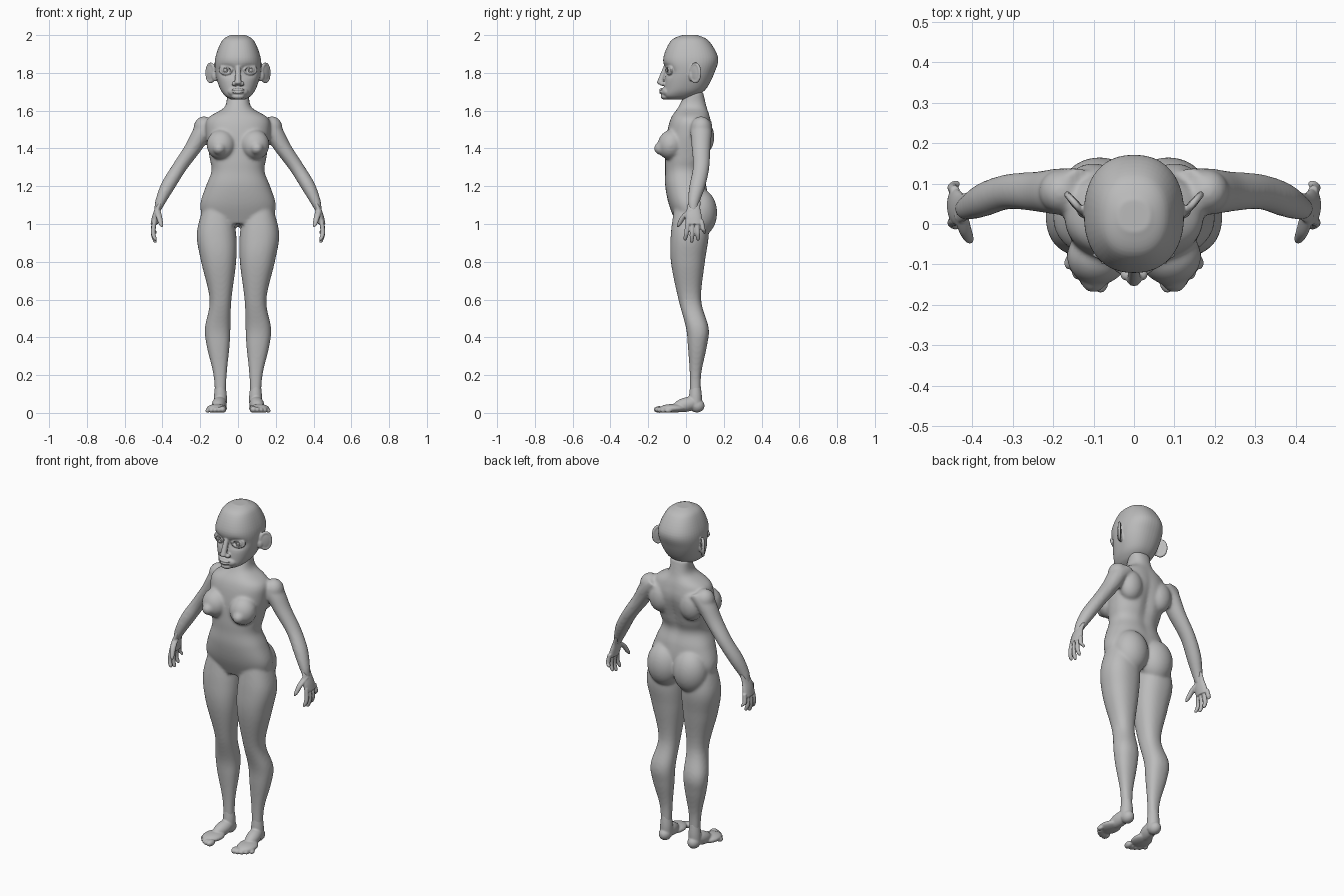
import bpy, bmesh, math
from mathutils import Vector, Matrix

cube = bpy.data.objects.get("Cube")
if cube:
    bpy.data.objects.remove(cube)

COLOUR = [0.5, 0.5, 0.5, 1]
clay = bpy.data.materials.new("grey clay")
clay.use_nodes = True
clay.diffuse_color = COLOUR
clay.node_tree.nodes["Principled BSDF"].inputs["Base Color"].default_value = COLOUR

X, Y, Z = Matrix.Identity(3)
SIDES = {"left": 1, "right": -1}


def skin(part, loops):
    """Bridge neighbouring loops of points with quads and close both ends."""
    loops = [[part.verts.new(point) for point in loop] for loop in loops]
    for lower, upper in zip(loops, loops[1:]):
        for i in range(len(lower)):
            part.faces.new((lower[i - 1], lower[i], upper[i], upper[i - 1]))
    part.faces.new(loops[0])
    part.faces.new(loops[-1])


def loft(part, stations, across, deep, side, power, segments=48, steps=6):
    """Smooth tube through stations of centre, half width and half depth."""
    keys = [Vector(station) for station in stations]
    keys = [keys[0], *keys, keys[-1]]
    path = [keys[-1]]
    for before, start, end, after in zip(keys, keys[1:], keys[2:], keys[3:]):
        for step in range(steps):
            t = step / steps
            bend = (end - before) * (1 - t) - (after - start) * t
            ease = t * t * (3 - 2 * t)
            path.insert(-1, start.lerp(end, ease) + bend * t * (1 - t) / 2)
    loops = []
    for station in path:
        loop = []
        for i in range(segments):
            angle = math.tau * i / segments
            cos, sin = math.cos(angle), math.sin(angle)
            wide = math.copysign(abs(cos) ** (2 / power), cos) * station[3]
            thick = math.copysign(abs(sin) ** (2 / power), sin) * station[4]
            point = Vector(station[:3]) + across * wide + deep * thick
            point.x *= side
            loop.append(point)
        loops.append(loop)
    skin(part, loops)


def stack(part, slices, side=1):
    """Level slices of height, front, back, outer edge and inner edge."""
    stations = []
    for z, front, back, outer, *inner in slices:
        inner = inner[0] if inner else -outer
        stations.append(((outer + inner) / 2, (front + back) / 2, z,
                         (outer - inner) / 2, (back - front) / 2))
    loft(part, stations, X, Y, side, power=2.3)


def tube(part, points, across=X, deep=Y, side=1):
    """Rounded limb through points that each end in a radius."""
    loft(part, [(*point, point[-1]) for point in points], across, deep, side, power=2)


def placed(center, side, turn, tilt):
    move = Matrix.Translation((center[0] * side, center[1], center[2]))
    return move @ Matrix.Rotation(turn * side, 4, 'Z') @ Matrix.Rotation(tilt, 4, 'X')


def ball(part, center, radii, side=1, turn=0, tilt=0):
    """Ellipsoid, tilted about x and then turned about z."""
    matrix = placed(center, side, turn, tilt) @ Matrix.Diagonal((*radii, 1))
    bmesh.ops.create_uvsphere(part, u_segments=32, v_segments=20, radius=1, matrix=matrix)


def rim(part, center, width, height, thick, side, turn, count=32):
    """Upright oval ring of small overlapping beads."""
    matrix = placed(center, side, turn, tilt=0)
    for i in range(count):
        angle = math.tau * i / count
        spot = matrix @ Vector((math.cos(angle) * width, 0, math.sin(angle) * height))
        bmesh.ops.create_icosphere(part, subdivisions=2, radius=thick, matrix=Matrix.Translation(spot))


def push(part, center, reach, depth, side=1):
    """Soft sculpt stroke that moves the surface backwards by depth."""
    center = Vector((center[0] * side, *center[1:]))
    for vert in part.verts:
        away = vert.co - center
        falloff = sum((distance / limit) ** 2 for distance, limit in zip(away, reach))
        vert.co.y += depth * math.exp(-falloff)


def finish(part, name, voxel, rounds):
    """Fuse the pieces into one smooth object."""
    bmesh.ops.recalc_face_normals(part, faces=part.faces[:])
    mesh = bpy.data.meshes.new(name)
    part.to_mesh(mesh)
    part.free()
    mesh.materials.append(clay)
    figure_part = bpy.data.objects.new(name, mesh)
    bpy.context.collection.objects.link(figure_part)
    fuse = figure_part.modifiers.new("fuse", 'REMESH')
    fuse.mode = 'VOXEL'
    fuse.voxel_size = voxel
    fuse.use_smooth_shade = True
    soften = figure_part.modifiers.new("soften", 'SMOOTH')
    soften.iterations = rounds


# Torso and neck, with a groove down the spine
body = bmesh.new()
stack(body, [(1.7, 0, .09, .06), (1.62, -.04, .11, .07), (1.56, -.08, .13, .16),
             (1.48, -.1, .14, .17), (1.35, -.11, .11, .15), (1.28, -.11, .09, .14),
             (1.2, -.11, .11, .17), (1.1, -.09, .12, .2), (1, -.05, .1, .18)])
push(body, center=(0, .12, 1.38), reach=(.03, .06, .15), depth=-.015)

for side in SIDES.values():
    # Leg
    stack(body, [(1.1, -.06, .1, .18, .04), (.95, -.08, .12, .218, .01), (.8, -.08, .1, .195, .01),
                 (.6, -.04, .08, .15, .035), (.45, 0, .12, .175, .04), (.35, .01, .11, .165, .045),
                 (.2, .02, .08, .13, .06), (.05, .02, .08, .12, .065)], side)
    # Seat, chest and shoulder masses
    ball(body, (.085, .075, 1.06), (.1, .09, .125), side)
    ball(body, (.09, -.08, 1.42), (.076, .07, .08), side, tilt=-.25)
    ball(body, (.1, -.13, 1.4), (.035, .04, .035), side)
    ball(body, (.1, .09, 1.46), (.07, .06, .09), side)
    ball(body, (.18, .08, 1.51), (.055, .055, .06), side)
    # Arm
    tube(body, [(.13, .08, 1.54, .05), (.185, .08, 1.49, .05), (.24, .08, 1.4, .043), (.31, .08, 1.3, .038),
                (.372, .06, 1.2, .037), (.415, .04, 1.11, .026), (.43, .04, 1.06, .015)],
         across=(X * 2 + Z).normalized(), deep=Y * 1.15, side=side)
finish(body, "body", voxel=.0075, rounds=10)

# Skull
head = bmesh.new()
stack(head, [(2, -.02, .06, .04), (1.97, -.08, .12, .085), (1.88, -.12, .17, .12), (1.8, -.11, .15, .12),
             (1.72, -.115, .11, .097), (1.68, -.12, .06, .07), (1.66, -.1, 0, .04)])
EYE = (.065, -.07, 1.815)
EAR = (.145, .05, 1.8)
for side in SIDES.values():
    # Eye socket, eyelids and eyeball
    push(head, (.06, -.1, 1.81), (.04, .06, .026), .024, side)
    rim(head, (.066, -.09, 1.815), .034, .021, .006, side, turn=.4)
    ball(head, EYE, (.029, .029, .029), side)
    # Nostril
    ball(head, (.02, -.124, 1.743), (.014, .016, .012), side)
    # Ear
    ball(head, EAR, (.035, .01, .05), side, turn=.85)
    rim(head, EAR, .03, .047, .009, side, turn=.85)
    ball(head, (.12, .03, 1.785), (.02, .016, .03), side)
# Nose, mouth, lips and chin
tube(head, [(0, -.1, 1.85, .012), (0, -.13, 1.77, .016), (0, -.135, 1.745, .018), (0, -.12, 1.735, .01)])
ball(head, (0, -.1, 1.7), (.055, .03, .03))
for height, width in ((1.711, .034), (1.697, .03)):
    ball(head, (0, -.127, height), (width, .016, .008))
ball(head, (0, -.108, 1.675), (.034, .026, .017))
finish(head, "head", voxel=.004, rounds=4)

# Irises
irises = bmesh.new()
for side in SIDES.values():
    rim(irises, (.067, -.096, 1.815), .011, .011, .003, side, turn=.1)
finish(irises, "irises", voxel=.001, rounds=2)

for name, side in SIDES.items():
    # Hand: palm, four fingers and thumb
    hand = bmesh.new()
    tube(hand, [(.41, .045, 1.12, .033), (.425, .04, 1.08, .036), (.435, .04, 1.04, .044),
                (.443, .046, 1, .044)], across=X * .45, side=side)
    for i in range(4):
        base, tip = .01 + .024 * i, .034 * i - .004
        low = .9 + .012 * (i - 1) ** 2
        tube(hand, [(.442, base, 1.02, .012), (.449, (base + tip) / 2, low / 2 + .5, .012),
                    (.44, tip, low + .01, .01), (.436, tip, low, .004)], side=side)
    tube(hand, [(.428, .025, 1.075, .017), (.418, -.012, 1.04, .016), (.408, -.035, 1, .012),
                (.403, -.043, .983, .005)], side=side)
    finish(hand, name + "_hand", voxel=.0035, rounds=4)

    # Foot: ankle, heel, instep, ball and toes
    foot = bmesh.new()
    tube(foot, [(.094, .05, .15, .027), (.093, .05, .09, .034), (.094, .05, .03, .034)], side=side)
    ball(foot, (.094, .058, .038), (.034, .04, .036), side)
    ball(foot, (.1, .005, .045), (.038, .08, .038), side, turn=.15, tilt=.25)
    ball(foot, (.112, -.07, .024), (.054, .07, .023), side, turn=.15)
    for i in range(5):
        size = .018 - .0015 * i
        ball(foot, (.08 + .02 * i, .003 * i * i - .142, size), (size, size * 1.6, size), side, turn=.15)
    finish(foot, name + "_foot", voxel=.0045, rounds=4)
